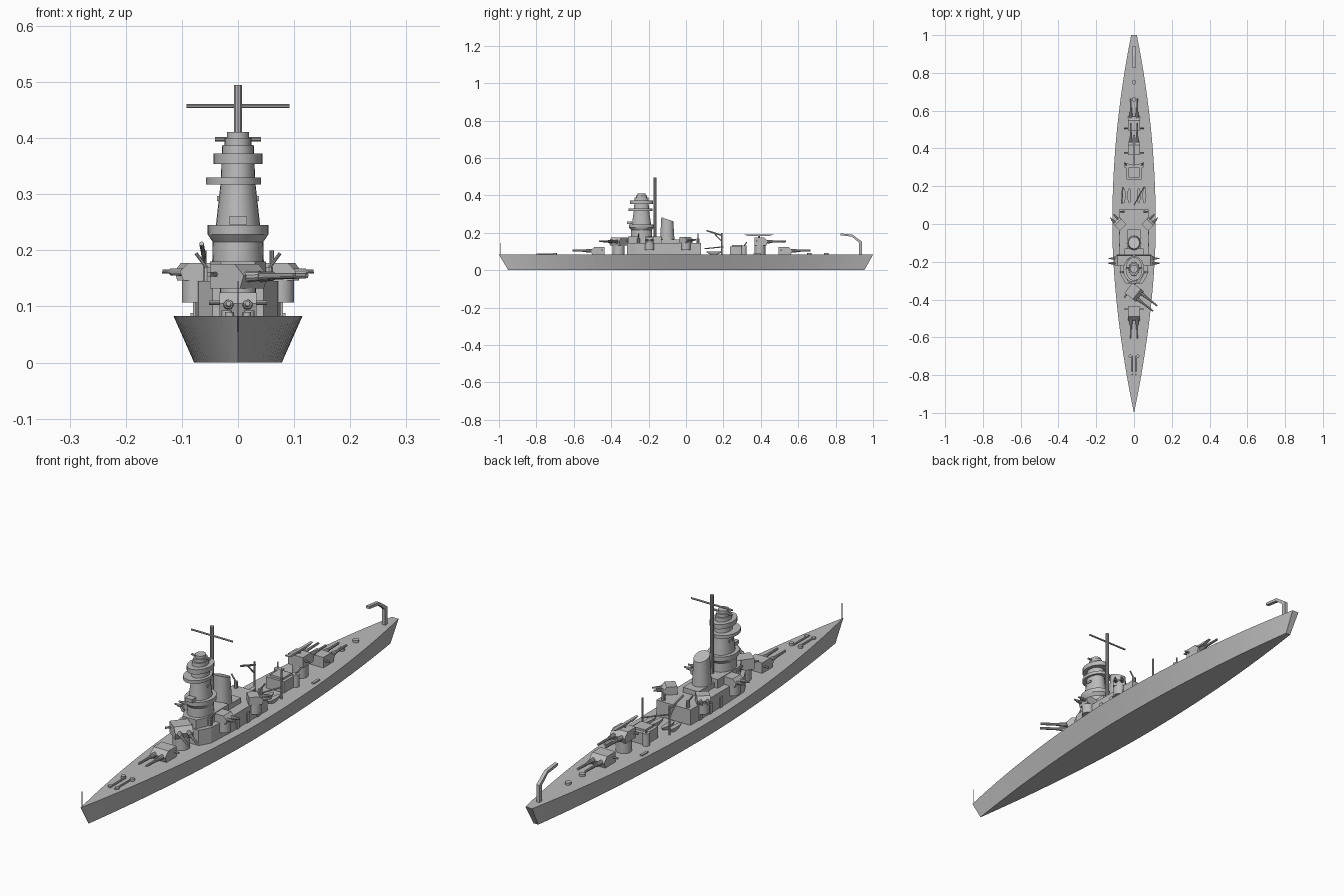
import bpy, bmesh, math
from mathutils import Vector, Matrix

if "Cube" in bpy.data.objects:
    bpy.data.objects.remove(bpy.data.objects["Cube"])

GREY = (0.5, 0.5, 0.5, 1)
paint = bpy.data.materials.new("naval_grey")
paint.use_nodes = True
paint.diffuse_color = GREY
paint.node_tree.nodes["Principled BSDF"].inputs["Base Color"].default_value = GREY
DECK = 0.083


def finish(name, bm, smooth=False):
    bmesh.ops.recalc_face_normals(bm, faces=bm.faces)
    mesh = bpy.data.meshes.new(name)
    bm.to_mesh(mesh)
    bm.free()
    mesh.materials.append(paint)
    ob = bpy.data.objects.new(name, mesh)
    bpy.context.collection.objects.link(ob)
    if smooth:
        bpy.ops.object.select_all(action="DESELECT")
        ob.select_set(True)
        bpy.context.view_layer.objects.active = ob
        bpy.ops.object.shade_smooth_by_angle(angle=math.radians(35))
    return ob


def loft(name, rings, smooth=False):
    """Skin a list of equally long point rings and cap both ends."""
    bm = bmesh.new()
    rows = [[bm.verts.new(p) for p in ring] for ring in rings]
    n = len(rows[0])
    for a, b in zip(rows, rows[1:]):
        for i in range(n):
            j = (i + 1) % n
            bm.faces.new((a[i], a[j], b[j], b[i]))
    bm.faces.new(rows[0])
    bm.faces.new(rows[-1])
    return finish(name, bm, smooth)


def box(name, x, y, z):
    """Box from (low, high) ranges."""
    return loft(name, [[(x[0], y[0], h), (x[1], y[0], h), (x[1], y[1], h), (x[0], y[1], h)] for h in z])


def tower(name, centre, steps, stretch=1.0, sides=24):
    """Round solid from (height, radius) steps, stretched along y."""
    cx, cy = centre
    turn = [2 * math.pi * i / sides for i in range(sides)]
    return loft(name, [[(cx + r * math.cos(a), cy + r * stretch * math.sin(a), z) for a in turn]
                       for z, r in steps], True)


def rod(name, p, q, r, r2=None, sides=10):
    p, q = Vector(p), Vector(q)
    bm = bmesh.new()
    place = Matrix.Translation((p + q) / 2) @ (q - p).to_track_quat("Z", "Y").to_matrix().to_4x4()
    bmesh.ops.create_cone(bm, cap_ends=True, segments=sides, radius1=r,
                          radius2=r if r2 is None else r2, depth=(q - p).length, matrix=place)
    return finish(name, bm, sides > 6)


def slab(name, profile, half):
    """Extrude a (y, z) profile to both sides of x = 0."""
    return loft(name, [[(x, y, z) for y, z in profile] for x in (-half, half)])


def turret(name, x, y, z, angle, size=1.0, barrel=0.1, ears=True):
    """Twin gun turret, facing -y before it is turned."""
    shape = [(0.035, 0), (-0.03, 0), (-0.038, 0.022), (-0.018, 0.042), (0.035, 0.042)]
    parts = [slab(name + "_house", shape, 0.033)]
    for s in (-1, 1):
        parts.append(rod(name + "_gun", (s * 0.017, -0.02, 0.02), (s * 0.017, -0.035 - barrel, 0.022), 0.0065, 0.0045))
        parts.append(rod(name + "_sleeve", (s * 0.017, -0.025, 0.02), (s * 0.017, -0.062, 0.021), 0.0095, 0.008))
    if ears:
        parts.append(rod(name + "_rangefinder", (-0.052, 0.022, 0.024), (0.052, 0.022, 0.024), 0.004))
    place = Matrix.Translation((x, y, z)) @ Matrix.Rotation(angle, 4, "Z") @ Matrix.Scale(size, 4)
    for ob in parts:
        ob.data.transform(place)


# Hull: flared sides, pointed bow, narrow flat stern
def beam(t):
    return 0.115 * (1 - (-t) ** 1.8) + 0.0005 if t < 0 else 0.115 - 0.1 * t * t


stations = [-1 + i / 20 for i in range(41)]
rings = []
for t in stations:
    w = beam(t)
    yb = 0.002 + 0.952 * t
    rings.append([(-w, t, DECK), (w, t, DECK), (w * 0.68, yb, 0), (-w * 0.68, yb, 0)])
loft("hull", rings)

# Main battery
turret("bow_turret", 0, -0.472, DECK, 0)
turret("raised_bow_turret", 0, -0.36, 0.132, math.radians(52), 1.05)
tower("raised_bow_barbette", (0, -0.36), [(DECK, 0.032), (0.133, 0.032)])
turret("raised_stern_turret", 0, 0.4, 0.132, math.pi)
tower("raised_stern_barbette", (0, 0.395), [(DECK, 0.03), (0.133, 0.03)])
turret("stern_turret", 0, 0.53, DECK, math.pi)
slab("stern_turret_antenna", [(0.31, 0.19), (0.34, 0.182), (0.44, 0.182), (0.47, 0.19)], 0.006)
rod("antenna_post", (0, 0.39, 0.17), (0, 0.39, 0.185), 0.005)

# Deckhouse
ends = [(-0.045, -0.315), (0.045, -0.315), (0.07, -0.27), (0.076, -0.15), (0.076, 0.08),
        (-0.076, 0.08), (-0.076, -0.15), (-0.07, -0.27)]
loft("deckhouse", [[(x, y, z) for x, y in ends] for z in (DECK, 0.145)])
upper = [(-0.03, -0.31), (0.03, -0.31), (0.05, -0.27), (0.05, -0.13), (-0.05, -0.13), (-0.05, -0.27)]
loft("bridge_base", [[(x, y, z) for x, y in upper] for z in (0.145, 0.18)])
box("midship_house", (-0.035, 0.035), (-0.14, -0.03), (0.145, 0.165))
for s in (-1, 1):
    for i in range(3):
        y = -0.12 + i * 0.065
        box("deckhouse_door", sorted((s * 0.075, s * 0.08)), (y, y + 0.016), (DECK, 0.125))

# Control tower with its ring platforms
mid = (0, -0.238)
tower("tower_foot", mid, [(0.145, 0.047), (0.215, 0.045), (0.228, 0.054), (0.245, 0.054)], 1.25)
tower("tower_shaft", mid, [(0.24, 0.04), (0.32, 0.031), (0.388, 0.028)], 1.3)
tower("lower_platform", (-0.008, -0.243), [(0.317, 0.049), (0.33, 0.049)], 1.3)
tower("upper_platform", mid, [(0.354, 0.044), (0.373, 0.044)], 1.4)
tower("rangefinder_base", mid, [(0.386, 0.024), (0.4, 0.024)], 1.2)
rod("tower_rangefinder", (-0.041, -0.235, 0.398), (0.041, -0.235, 0.398), 0.004)
tower("tower_cap", mid, [(0.395, 0.02), (0.411, 0.02)], 1.1)
box("bridge_cabin", (-0.016, 0.016), (-0.315, -0.29), (0.246, 0.26))
for s in (-1, 1):
    box("tower_lamp", sorted((s * 0.028, s * 0.037)), (-0.245, -0.225), (0.288, 0.297))

# Mast and funnel
rod("mast", (0, -0.165, 0.145), (0, -0.165, 0.495), 0.0075)
rod("mast_yard", (-0.092, -0.165, 0.457), (0.092, -0.165, 0.457), 0.0035)
funnel = tower("funnel", (0, -0.1), [(0.145, 0.036), (0.272, 0.029)], 1.1)
for v in funnel.data.vertices:
    if v.co.z > 0.2:
        v.co.z -= 0.35 * (v.co.y + 0.1)

# Secondary turrets on side barbettes, two per side
for s in (-1, 1):
    for y, angle in ((-0.195, 90), (0.0, 135)):
        x = s * 0.075
        tower("side_barbette", (x, y), [(0.107, 0.025), (0.147, 0.025)])
        turret("side_turret", x, y, 0.146, math.radians(angle) * s, 0.75, 0.045, False)
    for y in (-0.255, 0.065):
        x = s * 0.055
        rod("light_gun_mount", (x, y, 0.145), (x, y, 0.17), 0.008)
        rod("light_gun", (x, y, 0.168), (x + s * 0.02, y, 0.195), 0.003)

# After house, tubs, boats and boat cranes
box("after_house", (-0.04, 0.04), (0.235, 0.315), (DECK, 0.128))
box("after_house_roof", (-0.028, 0.028), (0.245, 0.3), (0.128, 0.136))
for s in (-1, 1):
    tower("gun_tub", (s * 0.04, 0.31), [(DECK, 0.014), (0.133, 0.014)])
    rod("tub_gun", (s * 0.04, 0.31, 0.13), (s * 0.05, 0.325, 0.15), 0.003)
    rod("crane_post", (s * 0.06, 0.19, DECK), (s * 0.06, 0.19, 0.2), 0.004)
    for x in (0.025, 0.055):
        boat = tower("ship_boat", (s * x, 0.15), [(DECK, 0.004), (0.093, 0.009), (0.101, 0.01)], 4.2, 12)
rod("crane_jib", (-0.06, 0.195, 0.185), (-0.065, 0.11, 0.212), 0.004)
rod("crane_stay", (-0.06, 0.19, 0.155), (-0.063, 0.15, 0.198), 0.003)
rod("stowed_jib", (0.0, 0.1, 0.115), (0.055, 0.2, 0.125), 0.003)

# Stern aircraft crane
path = [(0.942, DECK), (0.942, 0.152), (0.89, 0.19), (0.825, 0.197)]
slab("stern_crane", path + [(0.825, 0.187), (0.887, 0.179), (0.926, 0.147), (0.926, DECK)], 0.007)

# Foredeck fittings and flagstaff
rod("flagstaff", (0, -0.992, DECK), (0, -0.992, 0.145), 0.0015, sides=6)
for s in (-1, 1):
    rod("anchor_chain", (s * 0.013, -0.8, 0.085), (s * 0.013, -0.7, 0.085), 0.004)
    tower("capstan", (s * 0.02, -0.7), [(DECK, 0.009), (0.093, 0.009)], 1, 12)
    tower("hawse", (s * 0.015, -0.79), [(DECK, 0.008), (0.09, 0.008)], 1, 12)
    box("deck_bollard", sorted((s * 0.075, s * 0.085)), (0.36, 0.4), (DECK, 0.088))
for y in (0.66, 0.75):
    tower("aft_capstan", (0, y), [(DECK, 0.012), (0.092, 0.012)], 1, 12)
